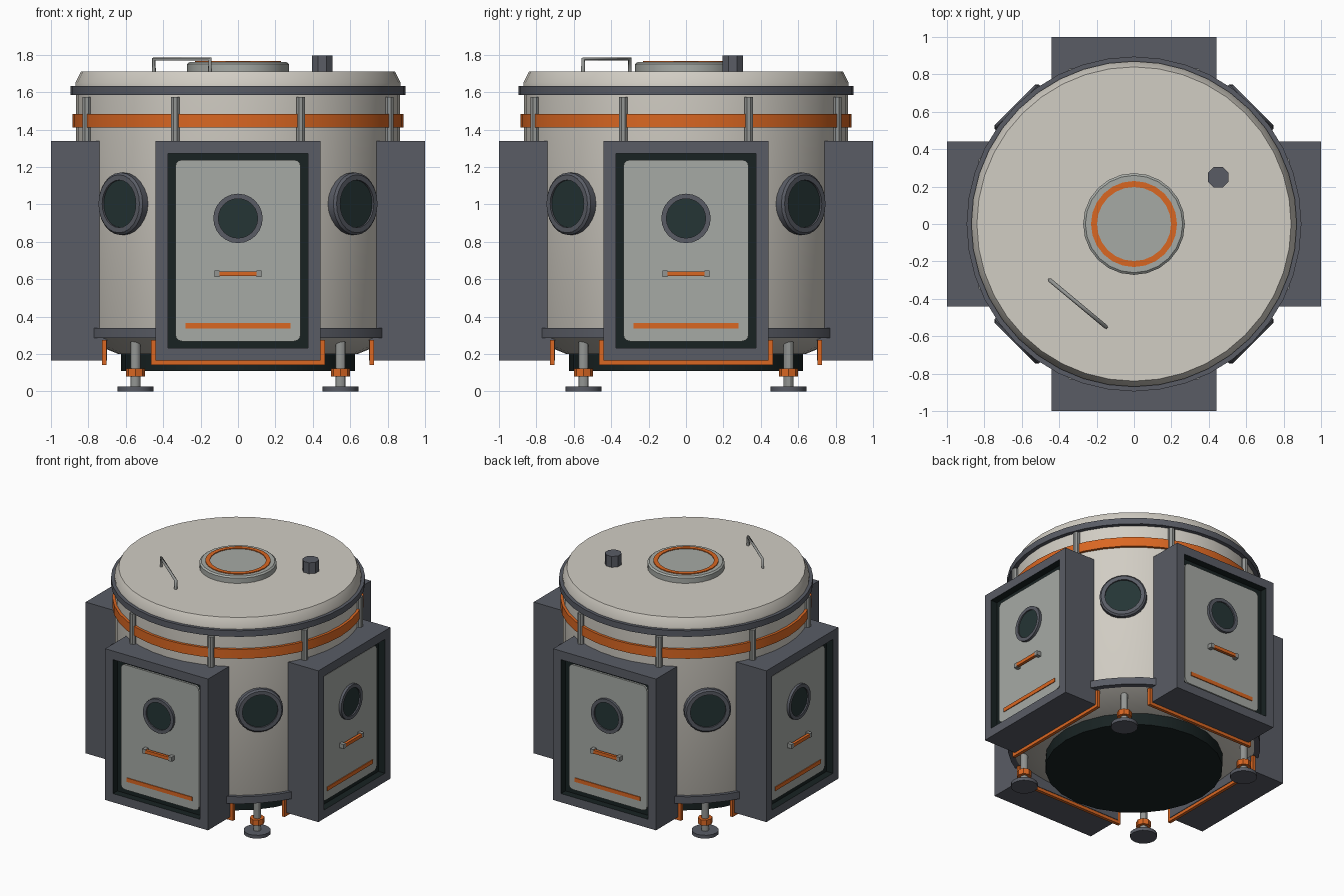
import bpy, bmesh
from math import radians, tau
from mathutils import Matrix, Vector

cube = bpy.data.objects.get("Cube")
if cube:
    bpy.data.objects.remove(cube, do_unlink=True)


def material(name, rgb):
    m = bpy.data.materials.new(name)
    m.use_nodes = True
    m.diffuse_color = (*rgb, 1)
    m.node_tree.nodes["Principled BSDF"].inputs["Base Color"].default_value = (*rgb, 1)
    return m


CREAM = material("cream_shell", (0.64, 0.61, 0.55))
SLATE = material("slate_trim", (0.10, 0.107, 0.13))
PANEL = material("grey_panel", (0.38, 0.40, 0.375))
METAL = material("brushed_metal", (0.29, 0.30, 0.29))
ORANGE = material("orange_accent", (0.70, 0.135, 0.016))
GLASS = material("dark_glass", (0.018, 0.035, 0.035))
DARK = material("dark_seal", (0.009, 0.016, 0.016))

FRONT = Matrix.Rotation(radians(90), 4, "X")   # turns +z to face -y


def turn(degrees):
    return Matrix.Rotation(radians(degrees), 4, "Z")


def finish(name, bm, mats, matrix=Matrix(), smooth=True):
    bmesh.ops.transform(bm, matrix=matrix, verts=bm.verts)
    bmesh.ops.recalc_face_normals(bm, faces=bm.faces)
    mesh = bpy.data.meshes.new(name)
    bm.to_mesh(mesh)
    bm.free()
    for m in mats:
        mesh.materials.append(m)
    ob = bpy.data.objects.new(name, mesh)
    bpy.context.collection.objects.link(ob)
    if smooth:
        bpy.ops.object.select_all(action="DESELECT")
        ob.select_set(True)
        bpy.context.view_layer.objects.active = ob
        bpy.ops.object.shade_smooth_by_angle(angle=radians(30))
    return ob


def lathe(name, profile, mat, sides=24, matrix=Matrix(), closed=False, smooth=True):
    """Spin a (radius, height) profile about z."""
    bm = bmesh.new()
    vs = [bm.verts.new((r, 0, z)) for r, z in profile]
    edges = [bm.edges.new(p) for p in zip(vs, vs[1:])]
    if closed:
        edges.append(bm.edges.new((vs[-1], vs[0])))
    bmesh.ops.spin(bm, geom=vs + edges, axis=(0, 0, 1), cent=(0, 0, 0),
                   angle=tau, steps=sides)
    bmesh.ops.remove_doubles(bm, verts=bm.verts, dist=0.0002)
    return finish(name, bm, [mat], matrix, smooth)


def disc(name, r, z0, z1, mat, sides=24, matrix=Matrix(), smooth=True):
    return lathe(name, [(0, z0), (r, z0), (r, z1), (0, z1)], mat, sides, matrix, smooth=smooth)


def ring(name, r0, r1, z0, z1, mat, sides=24, matrix=Matrix()):
    return lathe(name, [(r0, z0), (r1, z0), (r1, z1), (r0, z1)], mat, sides, matrix, True)


def add_box(bm, lo, hi):
    lo, hi = Vector(lo), Vector(hi)
    m = Matrix.Translation((lo + hi) / 2) @ Matrix.Diagonal((*(hi - lo), 1))
    return bmesh.ops.create_cube(bm, size=1, matrix=m)["verts"]


def boxes(name, spans, mat, matrix):
    bm = bmesh.new()
    for lo, hi in spans:
        add_box(bm, lo, hi)
    return finish(name, bm, [mat], matrix, False)


# Main shell, underside and lid
lathe("hull", [(0, 0.2), (0.64, 0.2), (0.86, 0.29), (0.865, 0.3), (0.865, 1.62), (0, 1.62)],
      CREAM, 40)
lathe("lid", [(0, 1.62), (0.87, 1.62), (0.87, 1.65), (0.84, 1.71), (0, 1.71)], CREAM, 40)
disc("base_plate", 0.625, 0.11, 0.205, DARK, 24)
ring("lower_rim", 0.84, 0.89, 0.285, 0.34, SLATE, 40)
ring("upper_rim", 0.84, 0.895, 1.585, 1.632, SLATE, 40)
ring("orange_band", 0.85, 0.885, 1.41, 1.482, ORANGE, 40)

# Roof hatch, vent and grab rail
lathe("roof_hatch", [(0, 1.7), (0.272, 1.7), (0.272, 1.75), (0.26, 1.76), (0, 1.76)], PANEL, 24)
ring("hatch_ring", 0.198, 0.23, 1.755, 1.766, ORANGE)
disc("roof_vent", 0.06, 1.7, 1.795, SLATE, 8,
     Matrix.Translation((0.45, 0.25, 0)) @ turn(22.5), False)
rail = bpy.data.curves.new("roof_rail", "CURVE")
rail.dimensions = "3D"
rail.bevel_depth = 0.011
rail.bevel_resolution = 1
rail.use_fill_caps = True
path = rail.splines.new("POLY")
path.points.add(3)
a, b = (-0.45, -0.3), (-0.15, -0.55)
for p, (xy, z) in zip(path.points, [(a, 1.7), (a, 1.777), (b, 1.777), (b, 1.7)]):
    p.co = (*xy, z, 1)
rail.materials.append(METAL)
bpy.context.collection.objects.link(bpy.data.objects.new("roof_rail", rail))

# Eight upright ribs
for i in range(8):
    disc("rib", 0.025, 0.9, 1.575, METAL, 8,
         turn(22.5 + 45 * i) @ Matrix.Translation((0, -0.875, 0)))


def door_bay(rot):
    # Surround with a dark recess sunk into its outer face
    bm = bmesh.new()
    add_box(bm, (-0.442, -1, 0.165), (0.442, -0.7, 1.34))
    face = min(bm.faces, key=lambda f: f.calc_center_median().y)
    bmesh.ops.inset_region(bm, faces=[face], thickness=0.095)
    floor = bmesh.ops.extrude_discrete_faces(bm, faces=[face])["faces"][0]
    bmesh.ops.translate(bm, verts=floor.verts, vec=(0, 0.055, 0))
    floor.material_index = 1
    for e in floor.edges:
        for f in e.link_faces:
            f.material_index = 1
    finish("door_surround", bm, [SLATE, DARK], rot, False)

    # Door leaf with rounded corners
    bm = bmesh.new()
    add_box(bm, (-0.335, -0.96, 0.268), (0.335, -0.93, 1.238))
    corners = [e for e in bm.edges if abs(e.verts[0].co.y - e.verts[1].co.y) > 0.01]
    bmesh.ops.bevel(bm, geom=corners, offset=0.035, segments=3, profile=0.5, affect="EDGES")
    finish("door", bm, [PANEL], rot, False)

    # Door window, handle and stripe
    at = rot @ Matrix.Translation((0, 0, 0.925)) @ FRONT
    ring("door_window_frame", 0.105, 0.132, 0.95, 0.98, SLATE, 24, at)
    disc("door_window", 0.107, 0.95, 0.97, GLASS, 24, at)
    boxes("handle_mounts", [((x - 0.014, -0.997, 0.612), (x + 0.014, -0.955, 0.646))
                            for x in (-0.112, 0.112)], METAL, rot)
    boxes("door_handle", [((-0.1, -0.997, 0.616), (0.1, -0.975, 0.642))], ORANGE, rot)
    boxes("door_stripe", [((-0.28, -0.966, 0.336), (0.28, -0.959, 0.366))], ORANGE, rot)

    # Orange pipe looped under the bay
    posts = [((x - 0.012, -0.727, 0.14), (x + 0.012, -0.703, 0.275)) for x in (-0.453, 0.453)]
    boxes("under_pipe", posts + [((-0.445, -0.727, 0.14), (0.445, -0.703, 0.164))], ORANGE, rot)


def corner(rot):
    # Porthole
    at = rot @ Matrix.Translation((0, 0, 1.003)) @ FRONT
    lathe("porthole_frame", [(0.127, 0.83), (0.127, 0.9), (0.155, 0.9), (0.167, 0.888),
                             (0.167, 0.83)], SLATE, 24, at, True)
    disc("porthole_glass", 0.13, 0.83, 0.888, GLASS, 24, at)

    # Landing leg
    at = rot @ Matrix.Translation((0, -0.775, 0))
    disc("foot", 0.095, 0, 0.026, SLATE, 16, at)
    disc("leg", 0.027, 0.02, 0.29, METAL, 12, at)
    disc("leg_collar", 0.052, 0.08, 0.123, ORANGE, 8, at, False)


for k in range(4):
    door_bay(turn(90 * k))
    corner(turn(90 * k + 45))
